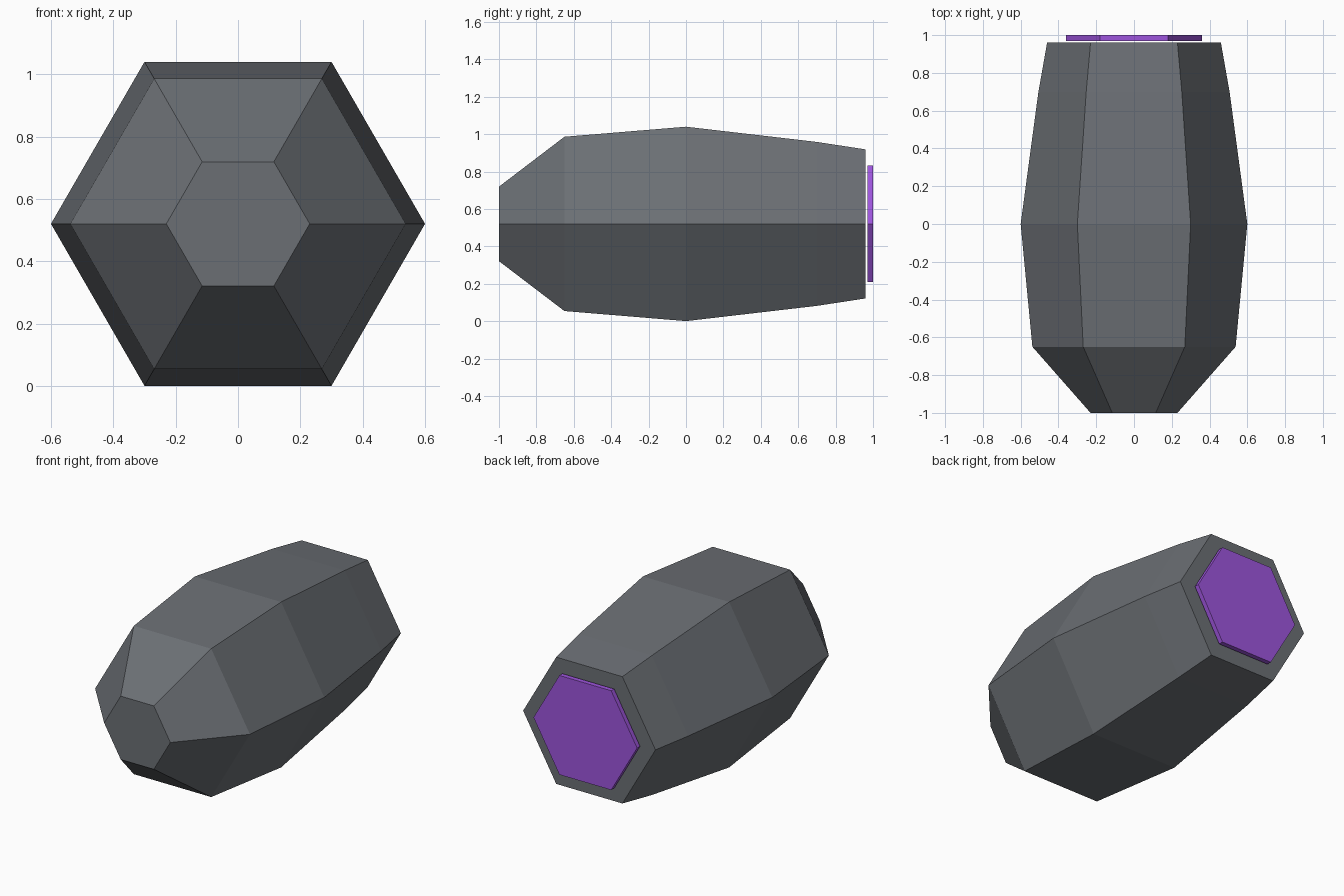
import bpy, bmesh, math

if "Cube" in bpy.data.objects:
    bpy.data.objects.remove(bpy.data.objects["Cube"])

CENTRE_Z = 0.52


def material(name, colour):
    m = bpy.data.materials.new(name)
    m.diffuse_color = (*colour, 1)
    m.use_nodes = True
    m.node_tree.nodes["Principled BSDF"].inputs["Base Color"].default_value = m.diffuse_color
    return m


def hex_loft(name, sections, mat):
    """Loft hexagonal rings given as (y, radius) and cap both ends."""
    bm = bmesh.new()
    rings = []
    for y, r in sections:
        rings.append([bm.verts.new((r * math.cos(i * math.pi / 3), y,
                                    CENTRE_Z + r * math.sin(i * math.pi / 3)))
                      for i in range(6)])
    for a, b in zip(rings, rings[1:]):
        for i in range(6):
            j = (i + 1) % 6
            bm.faces.new((a[i], a[j], b[j], b[i]))
    bm.faces.new(rings[0])
    bm.faces.new(rings[-1])
    bmesh.ops.recalc_face_normals(bm, faces=bm.faces)
    mesh = bpy.data.meshes.new(name)
    bm.to_mesh(mesh)
    bm.free()
    mesh.materials.append(mat)
    obj = bpy.data.objects.new(name, mesh)
    bpy.context.collection.objects.link(obj)
    return obj


grey = material("dark grey", (0.147, 0.159, 0.175))
purple = material("purple", (0.34, 0.09, 0.72))

# Tapered hexagonal body
hex_loft("body", [(-1.0, 0.23), (-0.65, 0.538), (0.0, 0.6),
                  (0.7, 0.506), (0.96, 0.46)], grey)
# Thin rear plate, floating just behind the body
hex_loft("rear_plate", [(0.97, 0.36), (1.0, 0.36)], purple)
